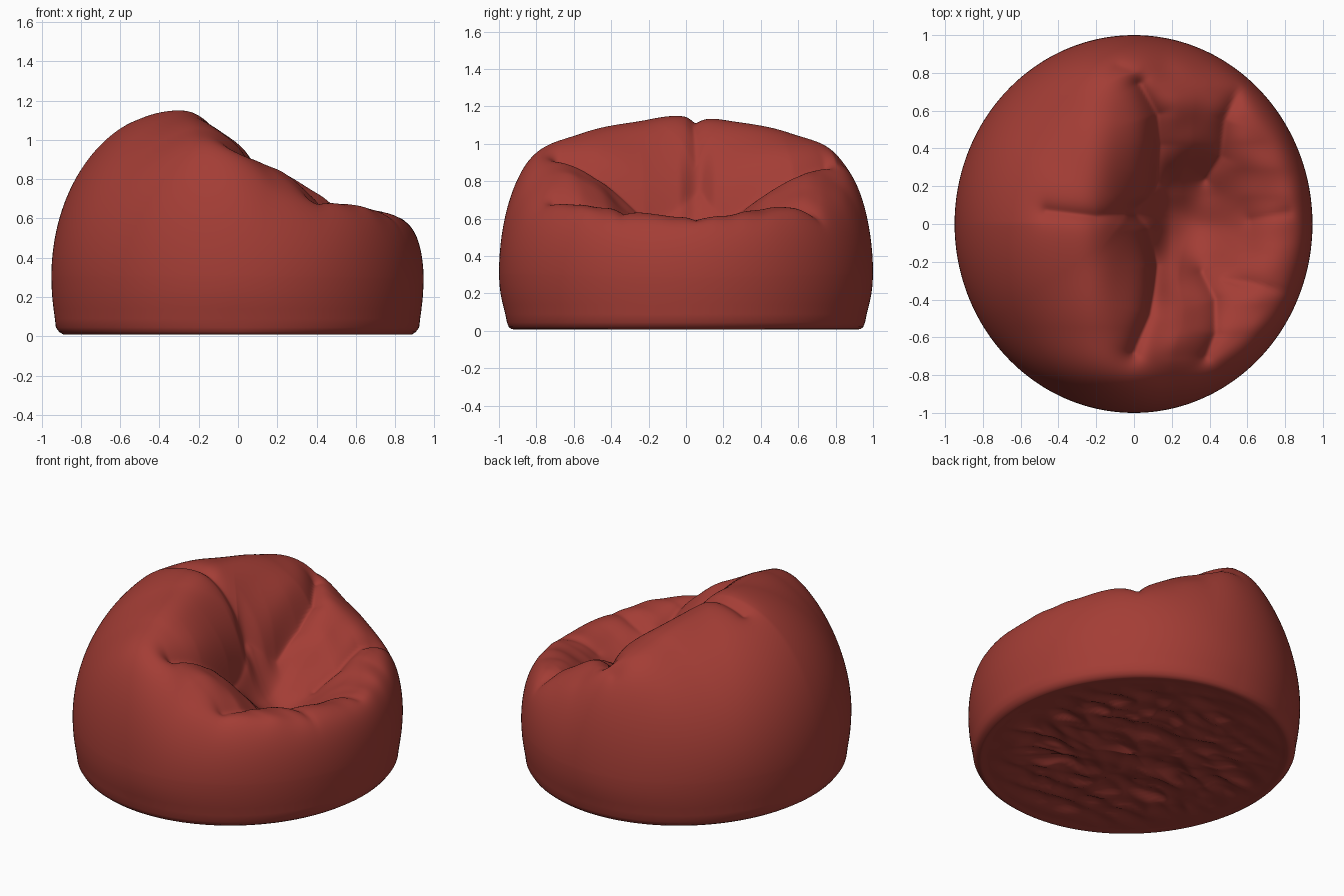
import bpy, bmesh, math
from mathutils import Vector, noise

if "Cube" in bpy.data.objects:
    bpy.data.objects.remove(bpy.data.objects["Cube"])

N, TOP, BELLY = 300, 130, 0.3


def smooth(a, b, t):
    t = max(0.0, min(1.0, (t - a) / (b - a)))
    return t * t * (3 - 2 * t)


def curve(points, t):
    # smooth interpolation through profile points (Catmull-Rom style tangents)
    if t <= points[0][0]:
        return points[0][1]
    for i in range(len(points) - 1):
        (x0, y0), (x1, y1) = points[i], points[i + 1]
        if t <= x1:
            xp, yp = points[max(i - 1, 0)]
            xn, yn = points[min(i + 2, len(points) - 1)]
            m0, m1 = (y1 - yp) / (x1 - xp), (yn - y0) / (xn - x0)
            h = x1 - x0
            u = (t - x0) / h
            return ((2*u**3 - 3*u*u + 1) * y0 + (u**3 - 2*u*u + u) * h * m0
                    + (3*u*u - 2*u**3) * y1 + (u**3 - u*u) * h * m1)
    return points[-1][1]


# Slanted crown height from backrest to front lip
CROWN = [(-0.95, 1.23), (-0.55, 1.215), (-0.37, 1.2), (-0.2, 1.175), (0.0, 1.085),
         (0.2, 0.93), (0.42, 0.785), (0.7, 0.715), (0.95, 0.68)]
# Cloth folds: path, width, depth
FOLDS = [
    ([(0.03, 0.74), (0.12, 0.58), (0.13, 0.42), (0.10, 0.22), (0.0, 0.08)], 0.05, 0.09),
    ([(0.0, -0.68), (0.07, -0.48), (0.10, -0.22), (0.02, 0.0), (0.0, 0.08)], 0.05, 0.09),
    ([(-0.46, 0.07), (-0.2, 0.04), (0.0, 0.06)], 0.045, 0.045),
    ([(0.38, 0.24), (0.46, 0.36), (0.48, 0.55), (0.56, 0.72)], 0.05, 0.065),
    ([(0.36, -0.26), (0.43, -0.4), (0.43, -0.58), (0.38, -0.7)], 0.05, 0.065),
    ([(0.42, -0.29), (0.6, -0.31), (0.85, -0.37)], 0.03, 0.02),
    ([(0.62, 0.02), (0.82, 0.06)], 0.04, 0.025),
    ([(-0.08, 0.84), (0.02, 0.8)], 0.05, 0.03),
]


def fold_depth(x, y):
    p, total = Vector((x, y)), 0.0
    for path, width, depth in FOLDS:
        best = 9.0
        for a, b in zip(path, path[1:]):
            a, b = Vector(a), Vector(b)
            d = b - a
            t = max(0.0, min(1.0, (p - a).dot(d) / d.length_squared))
            best = min(best, (p - a - d * t).length)
        best = math.hypot(best, 0.012) - 0.012
        total = max(total, depth * math.exp(-best / width))
    return total


def plan(a):
    c, s = math.cos(a), math.sin(a)
    return (0.945 if c > 0 else 0.95) * c, s


def top_point(a, r):
    px, py = plan(a)
    x, y = px * r, py * r
    # fullness of the shoulder: soft at the back, boxy at sides and front
    n = 2.5 + 2.6 * smooth(-0.8, 0.1, px) + 6.5 * smooth(0.15, 0.85, px)
    f = math.sqrt(max(0.0, 1 - r ** n))
    z = BELLY + (curve(CROWN, x) - BELLY) * f
    # backrest slopes down towards the sides
    z -= 0.1 * abs(y) * (1 - smooth(0.55, 0.88, abs(y))) * (1 - smooth(-0.1, 0.3, x)) * f
    # seat hollow
    sx = 0.17 if x < 0.2 else 0.29
    hollow = math.exp(-0.5 * (((x - 0.2) / sx) ** 2 + (y / 0.29) ** 2))
    z -= 0.49 * hollow
    edge = 1 - smooth(0.82, 1.0, r)
    z -= fold_depth(x, y) * edge
    # soft wrinkles in the seat area
    seat = smooth(0.0, 0.25, x) * edge
    z += 0.018 * seat * noise.noise(Vector((x * 5, y * 7, 3)))
    # backrest lobes swell over the seat
    lip = math.exp(-((x - 0.02) / 0.09) ** 2 - (y / 0.5) ** 4)
    x += 0.04 * lip * smooth(0.0, 0.1, abs(y - 0.06))
    return x, y, z


def lower_point(a, r, z):
    px, py = plan(a)
    # front and back walls stand straighter than the sides
    r += 0.45 * (1 - r) * abs(math.cos(a)) * smooth(0.0, 0.05, z)
    return px * r, py * r, z


def base_point(a, r):
    px, py = plan(a)
    x, y = px * r, py * r
    w = 1 - smooth(0.6, 0.93, r)
    crumple = abs(noise.noise(Vector((x * 2.0, y * 6, 0)))) + 0.5 * abs(noise.noise(Vector((x * 5, y * 8, 5))))
    return x, y, 0.012 + 0.06 * w * crumple


# Rings from underside centre, out to the side wall, over the crown into the seat
rings = [[base_point(2 * math.pi * i / N, 0.93 * k / 36) for i in range(N)] for k in range(1, 36)]
for r, z in [(0.92, 0.008), (0.935, 0.01), (0.948, 0.022), (0.957, 0.045), (0.966, 0.09),
             (0.979, 0.14), (0.99, 0.19), (0.997, 0.245)]:
    rings.append([lower_point(2 * math.pi * i / N, r, z) for i in range(N)])
for k in range(TOP):
    r = math.sin(math.pi / 2 * (1 - k / TOP))
    rings.append([top_point(2 * math.pi * i / N, r) for i in range(N)])

bm = bmesh.new()
loops = [[bm.verts.new(p) for p in ring] for ring in rings]
for lo, hi in zip(loops, loops[1:]):
    for i in range(N):
        j = (i + 1) % N
        bm.faces.new((lo[i], lo[j], hi[j], hi[i]))
bottom = bm.verts.new(base_point(0, 0))
crown = bm.verts.new(top_point(0, 0))
for i in range(N):
    j = (i + 1) % N
    bm.faces.new((bottom, loops[0][j], loops[0][i]))
    bm.faces.new((crown, loops[-1][i], loops[-1][j]))
for f in bm.faces:
    f.smooth = True

# Bean bag object
mesh = bpy.data.meshes.new("bean_bag")
bm.to_mesh(mesh)
bm.free()
bag = bpy.data.objects.new("bean_bag", mesh)
bpy.context.collection.objects.link(bag)
mat = bpy.data.materials.new("red_fabric")
mat.diffuse_color = (0.37, 0.047, 0.036, 1)
mat.use_nodes = True
mat.node_tree.nodes["Principled BSDF"].inputs["Base Color"].default_value = mat.diffuse_color
mesh.materials.append(mat)
